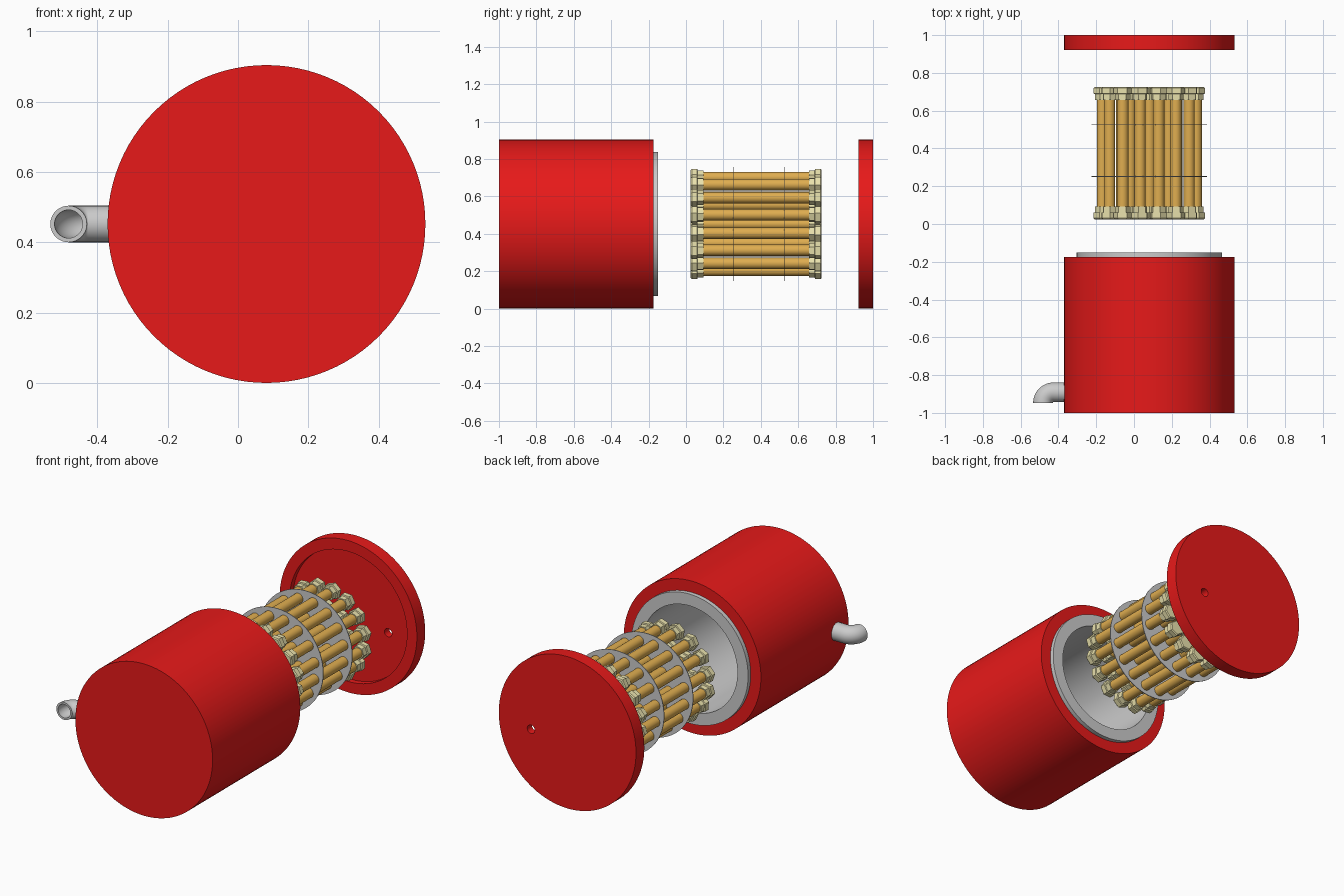
import bpy, bmesh
from math import sin, cos, pi
from mathutils import Vector

if "Cube" in bpy.data.objects:
    bpy.data.objects.remove(bpy.data.objects["Cube"])

CX, CZ, R = 0.081, 0.452, 0.452      # shared axis along y, outer radius


def material(name, rgb):
    m = bpy.data.materials.new(name)
    m.diffuse_color = (*rgb, 1)
    m.use_nodes = True
    m.node_tree.nodes["Principled BSDF"].inputs["Base Color"].default_value = m.diffuse_color
    return m


RED = material("red_paint", (0.80, 0.01, 0.01))
ORANGE = material("orange_rod", (0.74, 0.42, 0.08))
BEIGE = material("beige_nut", (0.82, 0.76, 0.42))


def skin(bm, rings, closed):
    """Join rings of vertices with quads."""
    n = len(rings[0])
    pairs = list(zip(rings, rings[1:])) + ([(rings[-1], rings[0])] if closed else [])
    for a, b in pairs:
        for i in range(n):
            j = (i + 1) % n
            bm.faces.new((a[i], a[j], b[j], b[i]))


def lathe(bm, profile, x, z, n, phase=0.0, caps=True):
    """Revolve (radius, y) points about a line parallel to y."""
    rings = []
    for r, y in profile:
        rings.append([bm.verts.new((x + r * cos(phase + 2 * pi * i / n), y,
                                    z + r * sin(phase + 2 * pi * i / n))) for i in range(n)])
    skin(bm, rings, not caps)
    if caps:
        bm.faces.new(rings[0])
        bm.faces.new(rings[-1])


def finish(bm, name, mat=None, smooth=True):
    bmesh.ops.recalc_face_normals(bm, faces=bm.faces)
    me = bpy.data.meshes.new(name)
    bm.to_mesh(me)
    bm.free()
    ob = bpy.data.objects.new(name, me)
    bpy.context.collection.objects.link(ob)
    if mat:
        me.materials.append(mat)
    if smooth:
        shade(ob)
    return ob


def shade(ob):
    bpy.ops.object.select_all(action='DESELECT')
    ob.select_set(True)
    bpy.context.view_layer.objects.active = ob
    bpy.ops.object.shade_smooth_by_angle(angle=0.6)


def turned(name, profile, mat=None, n=96):
    bm = bmesh.new()
    lathe(bm, profile, CX, CZ, n)
    return finish(bm, name, mat)


# Red housing cup and grey liner standing slightly proud of it
turned("housing", [(R, -1), (R, -0.175), (0.385, -0.175), (0.385, -0.96)], RED)
turned("liner", [(0.385, -0.96), (0.385, -0.15), (0.315, -0.15), (0.315, -0.94)])

# Lid with a shallow recess and a small through hole
lid = turned("lid", [(R, 1), (R, 0.922), (0.387, 0.922), (0.387, 0.955)], RED)
bm = bmesh.new()
lathe(bm, [(0.025, 0.85), (0.025, 1.05)], CX + 0.24, CZ - 0.045, 24)
cutter = finish(bm, "hole_cutter")
cutter.hide_render = True
mod = lid.modifiers.new("hole", 'BOOLEAN')
mod.operation, mod.object, mod.solver = 'DIFFERENCE', cutter, 'EXACT'
bpy.context.view_layer.objects.active = lid
bpy.ops.object.modifier_apply(modifier=mod.name)
bpy.data.objects.remove(cutter)
shade(lid)

# Outlet pipe: hollow elbow turning from -x to -y
BEND, PY = 0.056, -0.891
path = [(Vector((-0.26, PY, CZ)), 0.0)]
for k in range(13):
    a = pi / 2 * k / 12
    path.append((Vector((-0.426 - BEND * sin(a), PY - BEND * (1 - cos(a)), CZ)), a))
bm = bmesh.new()
rings = []
for r, pts in ((0.052, path), (0.040, path[::-1])):
    for p, a in pts:
        side = Vector((-sin(a), cos(a), 0))
        rings.append([bm.verts.new(p + side * r * cos(2 * pi * i / 32)
                                   + Vector((0, 0, r * sin(2 * pi * i / 32))))
                      for i in range(32)])
skin(bm, rings, True)
finish(bm, "outlet_pipe")

# Rod positions: outer ring and inner ring
spots = []
for count, radius, offset in ((16, 0.253, 0.5), (8, 0.145, 0)):
    for k in range(count):
        a = 2 * pi * (k + offset) / count
        spots.append((CX + radius * cos(a), CZ + radius * sin(a), a))

# Rods of the inner bundle
bm = bmesh.new()
for x, z, a in spots:
    lathe(bm, [(0.03, 0.04), (0.03, 0.71)], x, z, 24)
finish(bm, "rods", ORANGE)

# Stepped hexagonal nuts at both rod ends
bm = bmesh.new()
for x, z, a in spots:
    for end, d in ((0.025, 1), (0.725, -1)):
        lathe(bm, [(0.042, end), (0.048, end + d * 0.006), (0.048, end + d * 0.035),
                   (0.040, end + d * 0.037), (0.040, end + d * 0.068)], x, z, 6, a)
finish(bm, "end_nuts", BEIGE, smooth=False)

# Two thin support plates
for name, y in (("front_plate", 0.252), ("rear_plate", 0.525)):
    turned(name, [(0.305, y - 0.002), (0.305, y + 0.002)], n=64)
